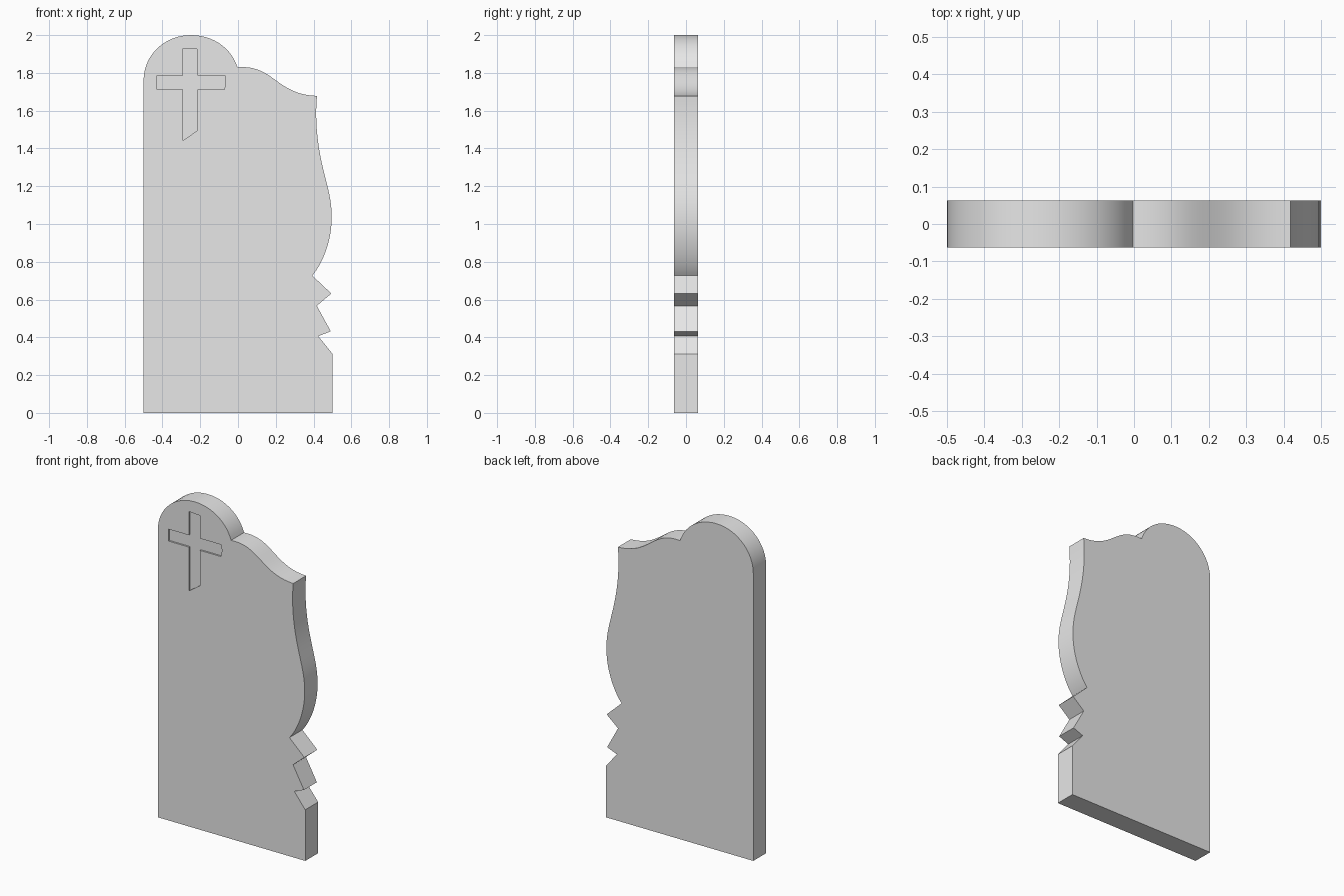
import bpy, bmesh, math
from mathutils import Vector
from mathutils.geometry import interpolate_bezier

if "Cube" in bpy.data.objects:
    bpy.data.objects.remove(bpy.data.objects["Cube"])

HALF = 0.0625      # half of the slab thickness
DEPTH = 0.01       # engraving depth

stone = bpy.data.materials.new("grey stone")
stone.diffuse_color = (0.8, 0.8, 0.8, 1)
stone.use_nodes = True
stone.node_tree.nodes["Principled BSDF"].inputs["Base Color"].default_value = stone.diffuse_color


def bezier(p0, h0, h1, p1, n=14):
    pts = interpolate_bezier(Vector(p0), Vector(h0), Vector(h1), Vector(p1), n)
    return [(p.x, p.y) for p in pts[:-1]]


def prism(name, outline, y0, y1):
    """Extrude an x-z outline from y0 to y1."""
    bm = bmesh.new()
    face = bm.faces.new([bm.verts.new((x, y0, z)) for x, z in outline])
    ext = bmesh.ops.extrude_face_region(bm, geom=[face])
    moved = [g for g in ext["geom"] if isinstance(g, bmesh.types.BMVert)]
    bmesh.ops.translate(bm, verts=moved, vec=(0, y1 - y0, 0))
    bmesh.ops.recalc_face_normals(bm, faces=bm.faces)
    mesh = bpy.data.meshes.new(name)
    bm.to_mesh(mesh)
    bm.free()
    mesh.materials.append(stone)
    ob = bpy.data.objects.new(name, mesh)
    bpy.context.collection.objects.link(ob)
    return ob


# Slab outline: left side, dome, sloping shoulder, wavy side, broken notches
outline = [(-0.5, 0)]
outline += bezier((-0.5, 1.76), (-0.5, 1.895), (-0.388, 2.0), (-0.25, 2.0))
outline += bezier((-0.25, 2.0), (-0.13, 2.0), (-0.035, 1.93), (-0.003, 1.83))
outline += bezier((-0.003, 1.83), (0.19, 1.845), (0.2, 1.685), (0.418, 1.678), 20)
outline += bezier((0.418, 1.678), (0.405, 1.53), (0.425, 1.40), (0.45, 1.295))
outline += bezier((0.45, 1.295), (0.475, 1.19), (0.496, 1.13), (0.496, 1.035))
outline += bezier((0.496, 1.035), (0.496, 0.90), (0.44, 0.78), (0.393, 0.727))
outline += [(0.393, 0.727), (0.494, 0.632), (0.417, 0.567), (0.491, 0.432),
            (0.425, 0.406), (0.5, 0.313), (0.5, 0)]
slab = prism("gravestone", outline, -HALF, HALF)

# Engraved cross, cut into the front
cross = [(-0.29, 1.93), (-0.215, 1.925), (-0.215, 1.785), (-0.07, 1.785),
         (-0.065, 1.75), (-0.072, 1.712), (-0.215, 1.712), (-0.215, 1.495),
         (-0.29, 1.443), (-0.29, 1.712), (-0.428, 1.712), (-0.428, 1.785),
         (-0.29, 1.785)]
cutter = prism("cross_cutter", cross, -HALF - 0.05, -HALF + DEPTH)
cutter.hide_render = True

cut = slab.modifiers.new("engraving", "BOOLEAN")
cut.operation = "DIFFERENCE"
cut.solver = "EXACT"
cut.object = cutter
bpy.context.view_layer.objects.active = slab
slab.select_set(True)
bpy.ops.object.modifier_apply(modifier=cut.name)
bpy.data.objects.remove(cutter)

# Smooth the curved edges, keep corners crisp
slab.data.shade_smooth()
slab.data.set_sharp_from_angle(angle=math.radians(30))
